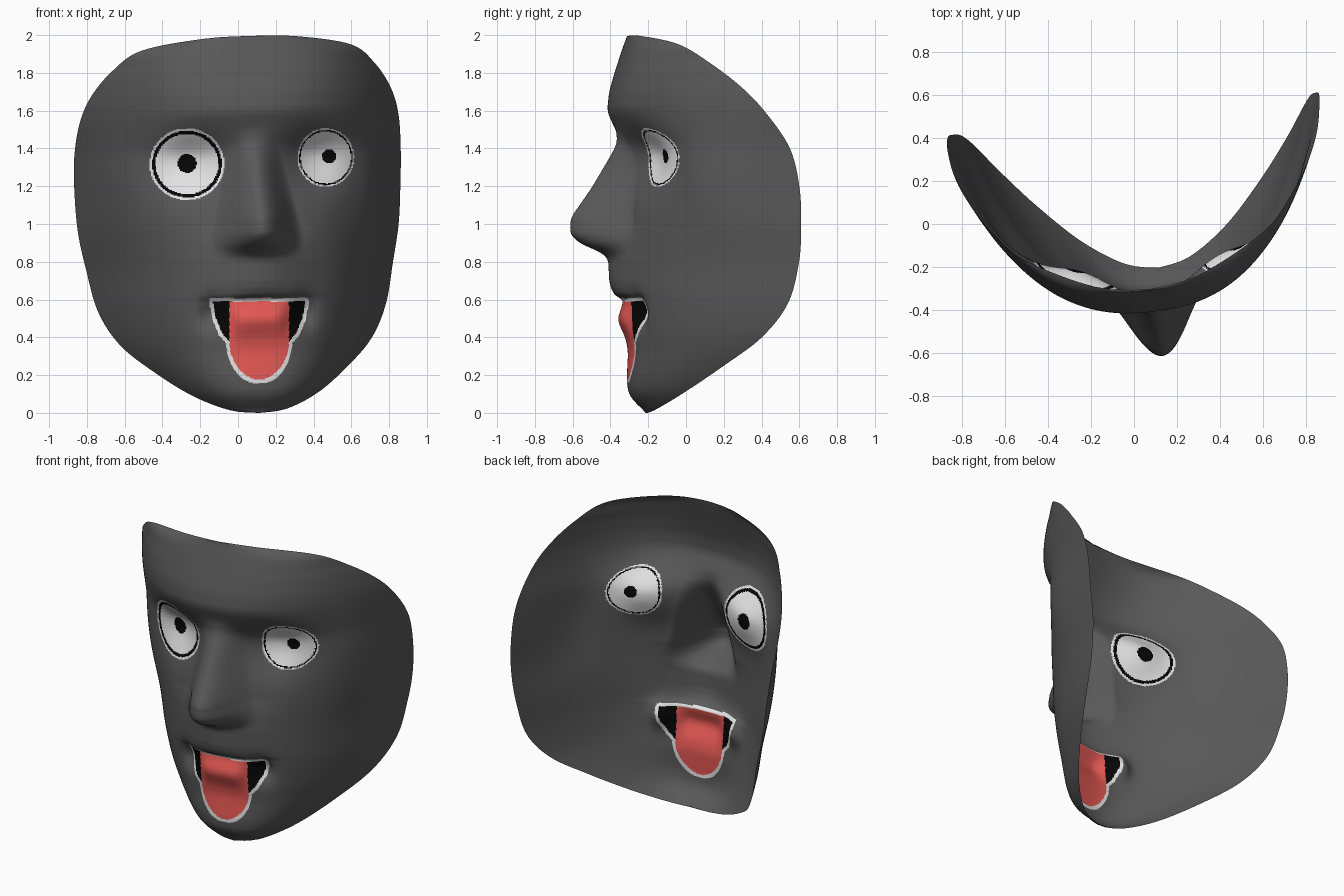
import bpy, bmesh, math
from mathutils import Vector

if "Cube" in bpy.data.objects:
    bpy.data.objects.remove(bpy.data.objects["Cube"])


def material(name, rgb):
    m = bpy.data.materials.new(name)
    m.diffuse_color = (*rgb, 1)
    m.use_nodes = True
    m.node_tree.nodes["Principled BSDF"].inputs["Base Color"].default_value = m.diffuse_color
    return m


def lerp(table, x):
    """Piecewise linear lookup."""
    if x <= table[0][0]:
        return table[0][1]
    for (x0, y0), (x1, y1) in zip(table, table[1:]):
        if x <= x1:
            return y0 + (y1 - y0) * (x - x0) / (x1 - x0)
    return table[-1][1]


def soft(table, x, r=0.018):
    """Lookup with rounded corners."""
    return sum(lerp(table, x + k * r) for k in (-1.5, -.75, 0, .75, 1.5)) / 5


def spline(p0, p1, p2, p3, t):
    return 0.5 * (2 * p1 + (p2 - p0) * t + (2 * p0 - 5 * p1 + 4 * p2 - p3) * t * t
                  + (3 * p1 - p0 - 3 * p2 + p3) * t ** 3)


def bell(u, z, cu, cz, su, sz):
    return math.exp(-((abs(u) - cu) / su) ** 2 - ((z - cz) / sz) ** 2)


# Rim of the mask, chin to forehead: height, half width, depth
RIM = [Vector(p) for p in (
    (0, 0, -.215), (.018, .15, -.18), (.10, .335, -.055), (.235, .52, .133),
    (.38, .672, .317), (.557, .767, .446), (.775, .817, .50), (.975, .854, .508),
    (1.175, .868, .497), (1.375, .87, .447), (1.555, .85, .329), (1.695, .80, .205),
    (1.83, .70, .045), (1.935, .555, -.109), (1.988, .24, -.27), (1.996, 0, -.31))]
# Middle profile without the nose, and the relief heights along it
MIDDLE = [(0, -.215), (.03, -.25), (.06, -.28), (.1, -.31), (.17, -.32), (.32, -.31),
          (.6, -.335), (1, -.335), (1.4, -.345), (1.6, -.385), (1.7, -.39),
          (1.8, -.375), (1.996, -.31)]
BROW = [(1.42, 0), (1.5, .012), (1.6, .033), (1.7, .015), (1.8, 0)]
NOSE = [(.81, 0), (.85, .05), (.89, .16), (.94, .25), (1.0, .29), (1.04, .28),
        (1.18, .18), (1.36, .07), (1.44, .02), (1.5, 0)]
NOSE_WIDTH = [(.95, .25), (1.05, .225), (1.2, .19), (1.45, .13)]
LIP = [(.6, 0), (.625, .05), (.66, .07), (.7, .08), (.8, .085), (.9, .06), (1, 0)]
TONGUE = [(.36, 0), (.42, .012), (.48, .042), (.51, .042), (.57, .005), (.6, 0)]


def depth(u, t, z, rim):
    mid = soft(MIDDLE, z)
    v = mid + (rim - mid) * abs(t) ** 2.8
    s = u / soft(NOSE_WIDTH, z)
    if abs(s) < 1:
        v -= soft(NOSE, z, .012) * (1 - s * s) ** 2
    v -= soft(BROW, z) * math.exp(-(u / .4) ** 2)
    v -= soft(LIP, z, .006) * math.exp(-(u / .22) ** 2)
    v -= soft(TONGUE, z, .024) * math.exp(-(u / .14) ** 6)
    # eye sockets and mouth corners sink, cheekbones stand out
    v += .105 * bell(u, z, .32, 1.34, .185, .14 if z > 1.34 else .19)
    v += .05 * bell(u, z, .25, .53, .06, .085)
    v -= .065 * bell(u, z, .71, 1.18, .13, .3) * (1 - t ** 8)
    return v


YAW = math.radians(6.6)


def place(u, v, z):
    """Small roll and turn of the whole head."""
    a = u + .09 - .03 * z
    return (a * math.cos(YAW) - v * math.sin(YAW),
            a * math.sin(YAW) + v * math.cos(YAW), z + .03 * u)


GREY, WHITE, BLACK, RED = range(4)


def tongue_width(z):
    if z > .38:
        return .158
    q = 1 - ((.38 - z) / .205) ** 2
    return .158 * q ** .55 if q > 0 else -1


def in_mouth(x, z, grow=0):
    """Open mouth with the tongue hanging over it."""
    if z > .59 + grow:
        return False
    corner = lerp([(.37, 0), (.38, .16), (.42, .195), (.5, .228), (.59, .245)], z + grow * .5)
    tip = tongue_width(z + grow * max(0, min(1, (.34 - z) / .16)))
    return abs(x) < max(corner, tip) + (grow if max(corner, tip) > 0 else 0)


def eye(x, z, cx, cz, rx, rz, ring):
    d = math.hypot((x - cx) / rx, (z - cz) / rz)
    if d > 1:
        return GREY
    return BLACK if ring[0] < d < ring[1] else WHITE


def paint(x, z):
    if z > 1:
        # pupils, then the eyes around them
        if math.hypot(x + .27, z - 1.32) < .05 or math.hypot(x - .482, z - 1.358) < .037:
            return BLACK
        if x < .13:
            return eye(x, z, -.27, 1.317, .198, .19, (.84, .93))
        return eye(x, z, .465, 1.352, .15, .155, (.89, .94))
    x -= .112
    if in_mouth(x, z):
        return RED if abs(x) < tongue_width(z) else BLACK
    return WHITE if in_mouth(x, z, .018) else GREY


# Rows follow the rim, columns run across the face
rows = []
for i in range(len(RIM) - 1):
    p = [RIM[max(0, min(len(RIM) - 1, i + k))] for k in (-1, 0, 1, 2)]
    n = max(4, int((p[2].x - p[1].x) / .006))
    rows += [spline(*p, k / n) for k in range(n)]
rows.append(RIM[-1])
COLS = 280

bm = bmesh.new()
grid = []
for z, w, rim in rows:
    line = []
    for j in range(COLS + 1):
        t = 2 * j / COLS - 1
        line.append(bm.verts.new(place(t * w, depth(t * w, t, z, rim), z)))
    grid.append(line)
for a, b in zip(grid, grid[1:]):
    for j in range(COLS):
        f = bm.faces.new((a[j], a[j + 1], b[j + 1], b[j]))
        c = f.calc_center_median()
        f.material_index = paint(c.x, c.z)
        f.smooth = True
bmesh.ops.remove_doubles(bm, verts=bm.verts, dist=1e-5)

mesh = bpy.data.meshes.new("face_mask")
bm.to_mesh(mesh)
bm.free()
for name, rgb in (("dark grey", (.1, .1, .1)), ("off white", (.78, .78, .78)),
                  ("black", (.002, .002, .002)), ("tongue red", (.8, .1, .09))):
    mesh.materials.append(material(name, rgb))
mask = bpy.data.objects.new("face_mask", mesh)
bpy.context.collection.objects.link(mask)
